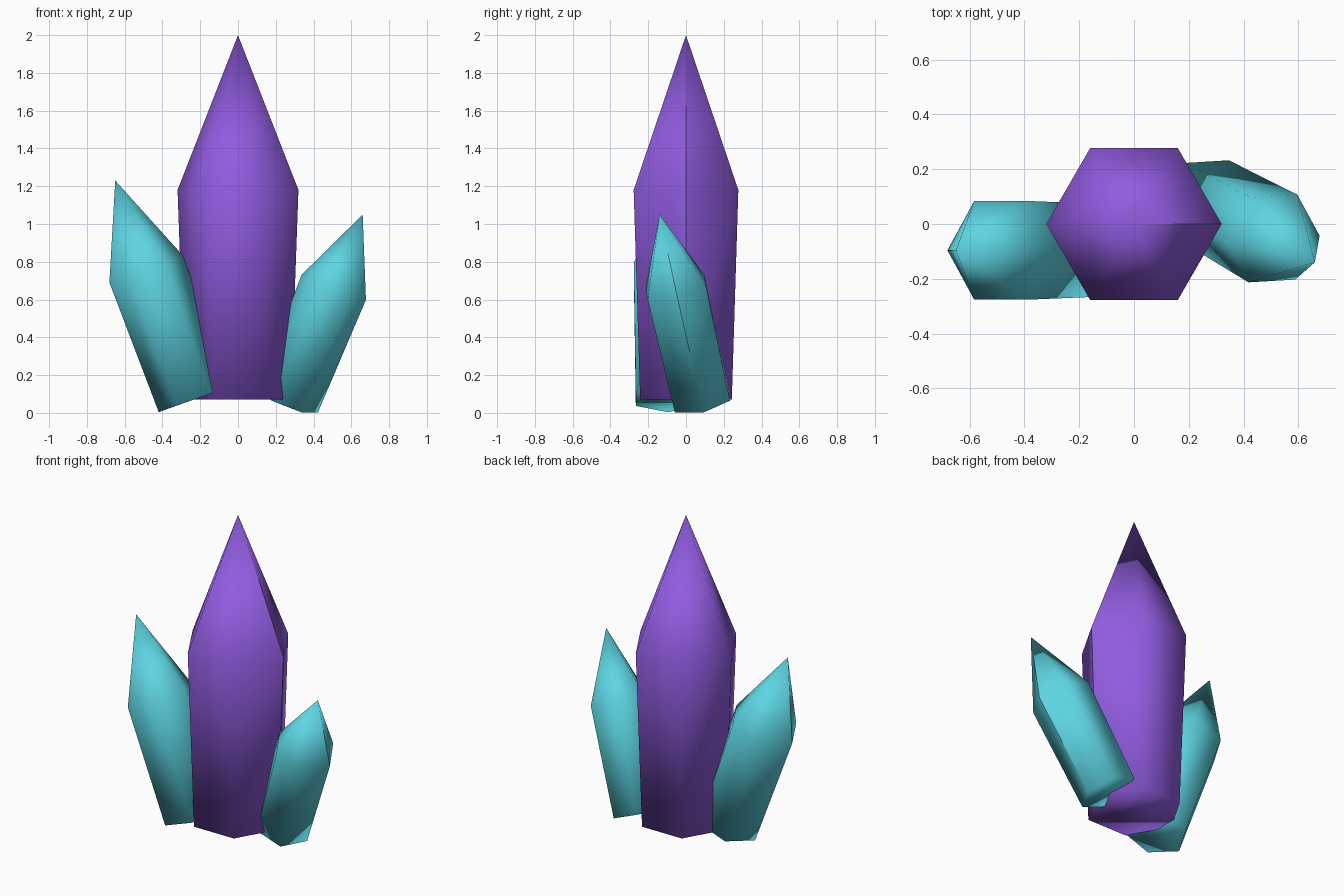
import bpy
import bmesh
from math import cos, sin, pi
from mathutils import Vector

cube = bpy.data.objects.get("Cube")
if cube:
    bpy.data.objects.remove(cube, do_unlink=True)


def make_material(name, rgb):
    mat = bpy.data.materials.new(name)
    mat.use_nodes = True
    color = (*rgb, 1.0)
    mat.diffuse_color = color
    mat.node_tree.nodes["Principled BSDF"].inputs["Base Color"].default_value = color
    return mat


def crystal(name, mat, base, shoulder, tip, facing, base_radius, shoulder_radius):
    """Six-sided, slightly flared shaft with a pointed end; one corner looks along facing."""
    base, shoulder, tip = Vector(base), Vector(shoulder), Vector(tip)
    axis = (tip - base).normalized()
    u = Vector(facing)
    u = (u - axis * u.dot(axis)).normalized()
    v = axis.cross(u)

    bm = bmesh.new()

    def ring(center, radius):
        return [bm.verts.new(center + radius * (u * cos(i * pi / 3) + v * sin(i * pi / 3)))
                for i in range(6)]

    low, high = ring(base, base_radius), ring(shoulder, shoulder_radius)
    point = bm.verts.new(tip)
    bm.faces.new(low[::-1])
    for i in range(6):
        j = (i + 1) % 6
        bm.faces.new((low[i], low[j], high[j], high[i]))
        bm.faces.new((high[i], high[j], point))
    for face in bm.faces:
        face.smooth = True

    # Crisp ridge along the outward corner
    for a, b in ((low[0], high[0]), (high[0], point)):
        bm.edges.get((a, b)).smooth = False

    mesh = bpy.data.meshes.new(name)
    bm.to_mesh(mesh)
    bm.free()
    mesh.materials.append(mat)
    obj = bpy.data.objects.new(name, mesh)
    bpy.context.collection.objects.link(obj)
    return obj


purple = make_material("violet_crystal", (0.28, 0.107, 0.74))
teal = make_material("turquoise_crystal", (0.11, 0.67, 0.77))

# Tall upright centre crystal
crystal("center_crystal", purple, (0, 0, 0.07), (0, 0, 1.18), (0, 0, 2),
        (1, 0, 0), 0.28, 0.32)

# Leaning side crystals
crystal("right_crystal", teal, (-0.235, -0.096, 0.07), (-0.485, -0.096, 0.76),
        (-0.65, -0.096, 1.23), (-1, 0, 0), 0.196, 0.208)
crystal("left_crystal", teal, (0.263, 0.082, 0.064), (0.507, -0.053, 0.665),
        (0.66, -0.14, 1.05), (0.17, 0.01, -0.065), 0.172, 0.183)
